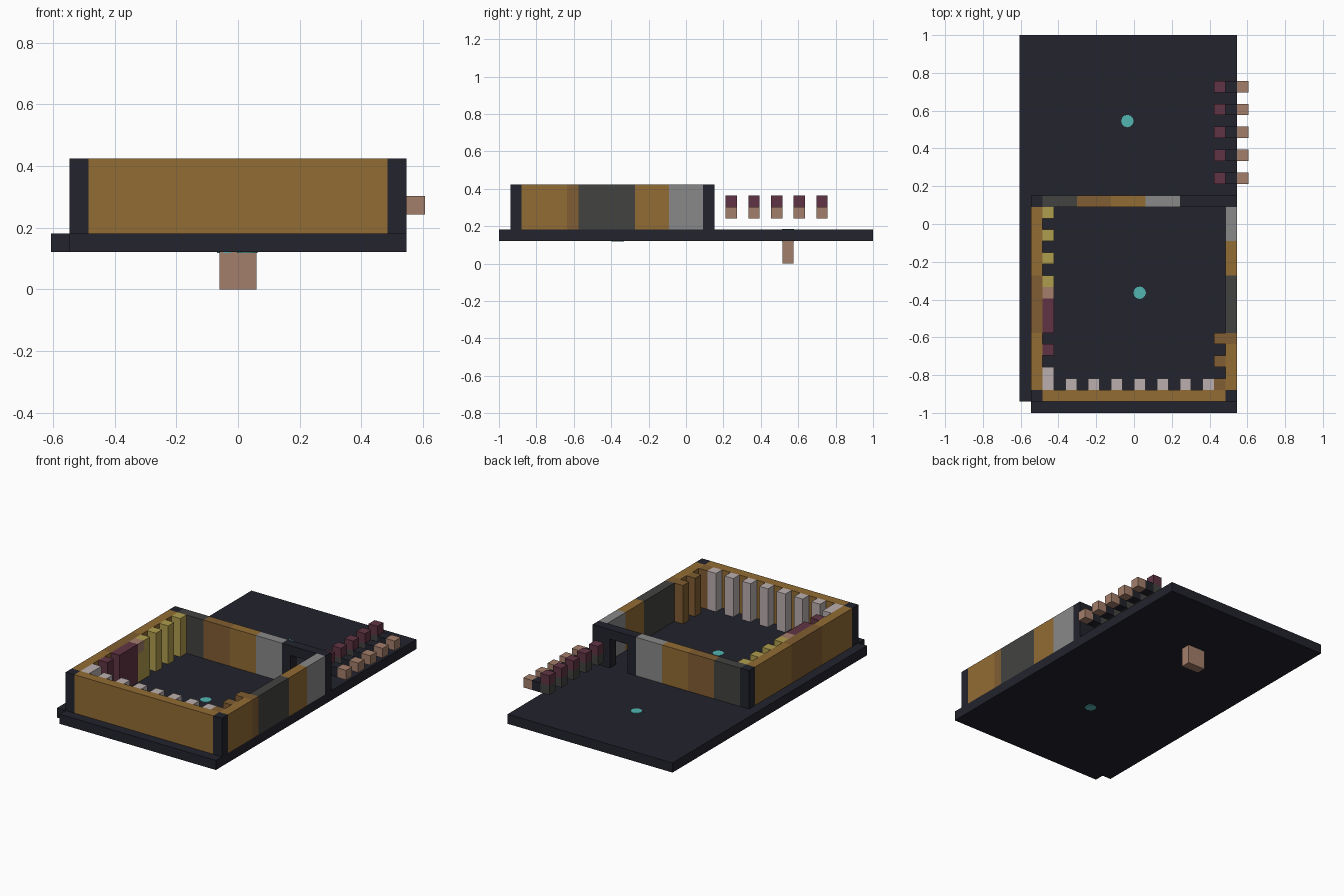
import bpy

cube = bpy.data.objects.get("Cube")
if cube:
    bpy.data.objects.remove(cube, do_unlink=True)

U = 2 / 33  # one block


def material(name, r, g, b):
    m = bpy.data.materials.new(name)
    m.use_nodes = True
    m.diffuse_color = (r, g, b, 1)
    m.node_tree.nodes["Principled BSDF"].inputs["Base Color"].default_value = (r, g, b, 1)
    return m


navy = material("dark navy", .016, .017, .026)
amber = material("amber wood", .29, .15, .035)
brown = material("brown wood", .22, .11, .032)
charcoal = material("charcoal", .055, .055, .052)
grey = material("light grey", .25, .25, .25)
tan = material("tan", .37, .21, .145)
maroon = material("maroon", .117, .034, .058)
yellow = material("yellow", .43, .34, .076)
white = material("pale white", .5, .43, .43)
teal = material("teal", .084, .47, .45)


def box(name, mat, x, y, z):
    """Box spanning (low, high) pairs measured in blocks."""
    bpy.ops.mesh.primitive_cube_add(size=1, location=[U * sum(s) / 2 for s in (x, y, z)])
    ob = bpy.context.object
    ob.name = name
    ob.scale = [U * (s[1] - s[0]) for s in (x, y, z)]
    bpy.ops.object.transform_apply(location=False, rotation=False, scale=True)
    ob.data.materials.append(mat)
    return ob


def unit(a):
    return (a, a + 1)


FULL = (3, 7)
FRONT, BACK = -15.5, 1.5  # low edges of the front and back walls

# Floor with a step at the front edge
box("floor", navy, (-10, 9), (FRONT, 16.5), (2, 3))
box("floor_front_step", navy, (-9, 9), (-16.5, FRONT), (2, 3))

# Corner posts
for x in (-9, 8):
    for y in (FRONT, BACK):
        box("corner_post", navy, unit(x), unit(y), FULL)

# Walls as runs of coloured sections
box("front_wall", amber, (-8, 8), unit(FRONT), FULL)
for i, mat in enumerate((charcoal, brown, amber, grey)):
    box("back_wall_section", mat, (3 * i - 8, 3 * i - 5), unit(BACK), FULL)


def side_wall(name, x, sections):
    y = FRONT + 1
    for mat, length in sections:
        box(name, mat, unit(x), (y, y + length), FULL)
        y += length


side_wall("right_wall_section", -9, ((amber, 5), (brown, 5), (amber, 6)))
side_wall("left_wall_section", 8,
          ((amber, 4), (brown, 1), (charcoal, 5), (amber, 3), (grey, 3)))

# Doorway in the back wall
box("door_jamb", navy, (4, 5), unit(BACK), FULL)
box("door_jamb", navy, (7, 8), unit(BACK), FULL)
box("door_lintel", navy, (5, 7), unit(BACK), (6, 7))

# Pillars along the inside of the walls
for x in range(-8, 7, 2):
    box("white_pillar", white, unit(x), (-14.5, -12.5 if x == -8 else -13.5), FULL)
for y in (-14.5, -12.5, -10.5):
    box("brown_pillar", brown, unit(7), unit(y), FULL)
for y in (-5.5, -3.5, -1.5, .5):
    box("yellow_pillar", yellow, unit(-8), unit(y), FULL)
box("maroon_pillar", maroon, unit(-8), unit(-11.5), FULL)
box("maroon_block", maroon, unit(-8), (-9.5, -6.5), FULL)
box("capped_pillar", yellow, unit(-8), unit(-6.5), (3, 6))
box("pillar_cap", tan, unit(-8), unit(-6.5), (6, 7))

# Row of raised brackets beside the rear floor
for i in range(5):
    y = unit(3.5 + 2 * i)
    box("bracket_base", charcoal, (7, 8), y, (4, 5))
    box("bracket_arm", navy, (8, 9), y, (4, 5))
    box("bracket_top", maroon, (7, 8), y, (5, 6))
    box("bracket_tip", tan, (9, 10), y, (4, 5))

# Block under the rear floor
box("foot_block", tan, (-1, 1), (8.5, 9.5), (0, 2))

# Teal studs through the floor
for x, y in ((-.035, .545), (.03, -.364)):
    bpy.ops.mesh.primitive_cylinder_add(vertices=12, radius=.033, depth=U + .006,
                                        location=(x, y, 2.5 * U))
    stud = bpy.context.object
    stud.name = "floor_stud"
    stud.data.materials.append(teal)
